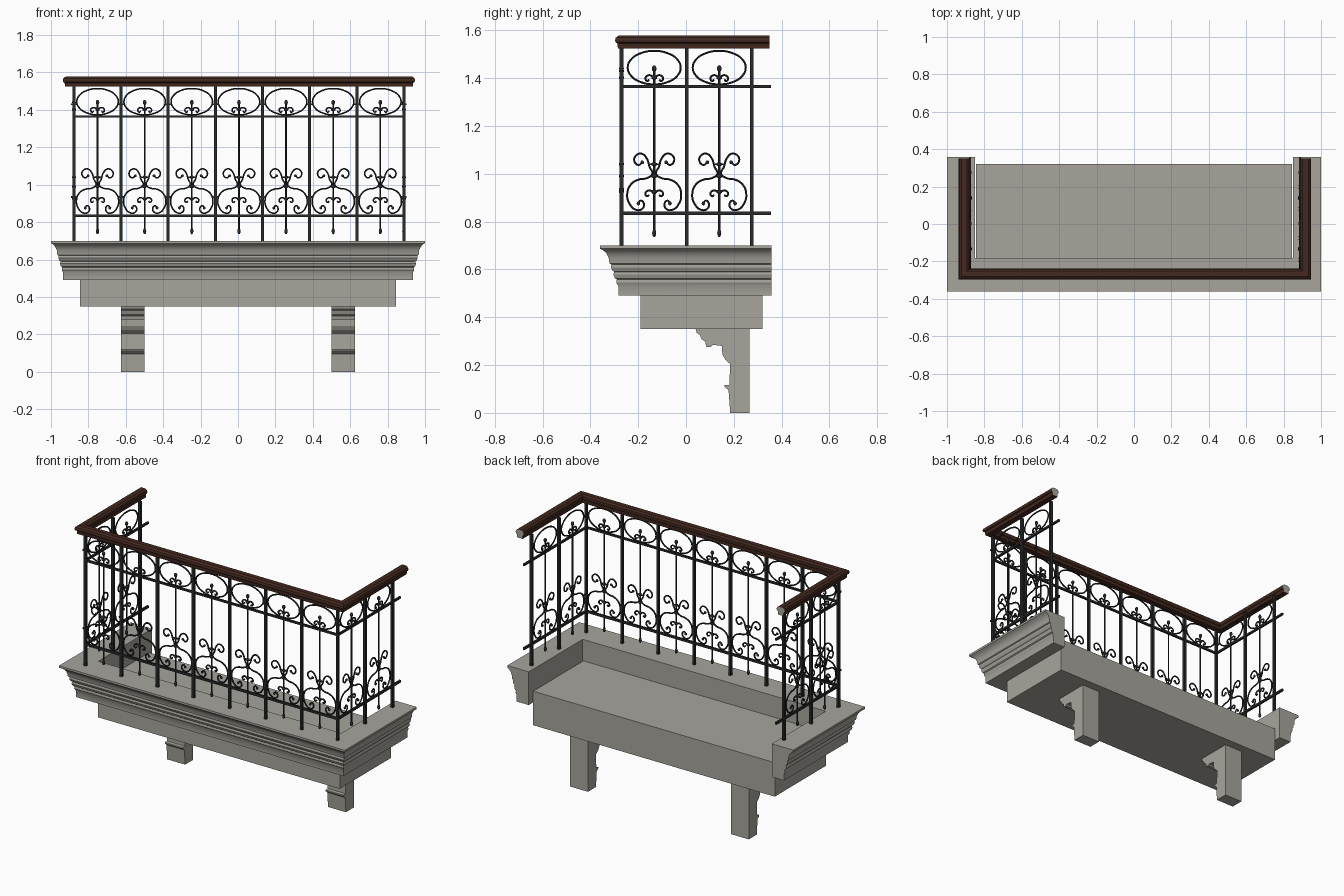
import bpy, bmesh, math
from mathutils import Matrix, Vector

if "Cube" in bpy.data.objects:
    bpy.data.objects.remove(bpy.data.objects["Cube"])


def material(name, rgb):
    m = bpy.data.materials.new(name)
    m.diffuse_color = (*rgb, 1)
    m.use_nodes = True
    m.node_tree.nodes["Principled BSDF"].inputs["Base Color"].default_value = m.diffuse_color
    return m


STONE = material("warm grey stone", (0.39, 0.375, 0.335))
IRON = material("black iron", (0.022, 0.023, 0.024))
WOOD = material("dark brown wood", (0.058, 0.022, 0.014))


def make(name, bm, *mats):
    bmesh.ops.recalc_face_normals(bm, faces=bm.faces)
    me = bpy.data.meshes.new(name)
    bm.to_mesh(me)
    bm.free()
    for m in mats:
        me.materials.append(m)
    ob = bpy.data.objects.new(name, me)
    bpy.context.collection.objects.link(ob)
    return ob


def smooth(ob, angle=35):
    bpy.ops.object.select_all(action='DESELECT')
    ob.select_set(True)
    bpy.context.view_layer.objects.active = ob
    bpy.ops.object.shade_smooth_by_angle(angle=math.radians(angle))


def add_box(bm, centre, size):
    bmesh.ops.create_cube(bm, size=1, matrix=Matrix.Translation(centre) @ Matrix.Diagonal((*size, 1)))


def add_bead(bm, centre, size):
    bmesh.ops.create_uvsphere(bm, u_segments=10, v_segments=6, radius=1,
                              matrix=Matrix.Translation(centre) @ Matrix.Diagonal((*size, 1)))


def u_sweep(name, profile, half, front, back, mats, shift=0, yscale=1):
    """Sweep a closed (outward, z) profile round a U open at the back."""
    bm = bmesh.new()
    rings = [[], [], [], []]
    for o, z in profile:
        x, y = half + o, front - o * yscale
        for ring, p in zip(rings, ((-x, back), (-x, y), (x, y), (x, back))):
            ring.append(bm.verts.new((p[0] + shift, p[1], z)))
    n = len(profile)
    for a, b in zip(rings, rings[1:]):
        for i in range(n):
            j = (i + 1) % n
            bm.faces.new((a[i], a[j], b[j], b[i]))
    for ring in (rings[0], rings[3]):
        bm.faces.new(ring).material_index = len(mats) - 1
    ob = make(name, bm, *mats)
    smooth(ob, 30)
    return ob


# Moulded stone cornice around three sides
u_sweep("cornice", [
    (0, 0.70), (0.15, 0.70), (0.15, 0.687), (0.139, 0.681), (0.127, 0.668),
    (0.119, 0.65), (0.116, 0.625), (0.109, 0.621), (0.111, 0.608), (0.105, 0.594),
    (0.099, 0.590), (0.102, 0.578), (0.097, 0.563), (0.090, 0.558), (0.092, 0.545),
    (0.085, 0.53), (0.085, 0.49), (0, 0.49)],
    0.85, -0.182, 0.357, [STONE], yscale=1.19)

# Floor slab
bm = bmesh.new()
add_box(bm, (0, 0.065, 0.4575), (1.69, 0.51, 0.215))
make("floor_slab", bm, STONE)

# Two carved brackets
BRACKET = [(0.265, 0), (0.185, 0), (0.178, 0.095), (0.162, 0.108), (0.162, 0.116),
           (0.182, 0.118), (0.184, 0.205), (0.165, 0.222), (0.152, 0.245), (0.15, 0.28),
           (0.112, 0.285), (0.105, 0.276), (0.085, 0.276), (0.08, 0.298), (0.065, 0.308),
           (0.058, 0.325), (0.045, 0.335), (0.04, 0.352), (0.265, 0.352)]
for side, x in (("left", -0.5625), ("right", 0.5625)):
    bm = bmesh.new()
    f = bm.faces.new([bm.verts.new((x - 0.0625, y, z)) for y, z in BRACKET])
    ext = bmesh.ops.extrude_face_region(bm, geom=[f])
    bmesh.ops.translate(bm, vec=(0.125, 0, 0),
                        verts=[v for v in ext["geom"] if isinstance(v, bmesh.types.BMVert)])
    make("bracket_" + side, bm, STONE)

# Wooden handrail with pale cut ends
u_sweep("handrail", [
    (-0.02, 1.525), (0.018, 1.525), (0.02, 1.545), (0.027, 1.549), (0.03, 1.558),
    (0.027, 1.569), (0.015, 1.578), (-0.015, 1.578), (-0.026, 1.569), (-0.028, 1.558),
    (-0.025, 1.549), (-0.02, 1.545)],
    0.912, -0.267, 0.35, [WOOD, STONE], shift=0.005)

# Iron posts, horizontal bars and front collars
XL, XR, YF = -0.877, 0.887, -0.27
STEP = (XR - XL) / 7
posts = [(XL + i * STEP, YF) for i in range(8)]
posts += [(x, y) for x in (XL, XR) for y in (0.003, 0.275)]
bm = bmesh.new()
for x, y in posts:
    add_box(bm, (x, y, 1.115), (0.016, 0.016, 0.83))
make("railing_posts", bm, IRON)

bm = bmesh.new()
for z, t in ((0.835, 0.014), (1.365, 0.012)):
    add_box(bm, ((XL + XR) / 2, YF, z), (XR - XL, 0.012, t))
    for x in (XL, XR):
        add_box(bm, (x, 0.0425, z), (0.012, 0.625, t))
make("railing_bars", bm, IRON)

bm = bmesh.new()
for x, y in posts[:8]:
    for z in (1.43, 0.935):
        add_box(bm, (x, y, z), (0.03, 0.02, 0.01))
make("post_collars", bm, IRON)

# Scrollwork of one panel, drawn in the x-z plane around its centre rod
S_SCROLL = [(0.066, 0.876), (0.056, 0.888), (0.043, 0.874), (0.052, 0.852), (0.078, 0.85),
            (0.104, 0.876), (0.113, 0.915), (0.098, 0.955), (0.065, 0.976), (0.03, 0.982),
            (0.008, 1.0), (0.02, 1.03), (0.03, 1.062), (0.052, 1.084), (0.077, 1.076),
            (0.083, 1.053), (0.066, 1.037), (0.05, 1.048)]
SMALL = [(0, 0), (0.014, 0.014), (0.03, 0.013), (0.037, 0.0), (0.029, -0.009), (0.021, -0.003)]
ELLIPSE = [(0.111 * math.cos(a * math.pi / 6), 1.444 + 0.07 * math.sin(a * math.pi / 6))
           for a in range(12)]

cu = bpy.data.curves.new("panel_scrollwork", 'CURVE')
cu.dimensions = '3D'
cu.bevel_depth = 0.0048
cu.bevel_resolution = 1
cu.resolution_u = 4
cu.use_fill_caps = True


def stroke(points, closed=False):
    s = cu.splines.new('BEZIER')
    s.bezier_points.add(len(points) - 1)
    for bp, (x, z) in zip(s.bezier_points, points):
        bp.co = (x, 0, z)
        bp.handle_left_type = bp.handle_right_type = 'AUTO'
    s.use_cyclic_u = closed


stroke(ELLIPSE, True)
for sx in (-1, 1):
    stroke([(sx * x, z) for x, z in S_SCROLL])
    for z0 in (0.915, 1.397):
        stroke([(sx * x, z0 + z) for x, z in SMALL])
panel = bpy.data.objects.new("panel_scrollwork", cu)
bpy.context.collection.objects.link(panel)
bpy.context.view_layer.objects.active = panel
panel.select_set(True)
bpy.ops.object.convert(target='MESH')
panel = bpy.context.view_layer.objects.active

# Centre rod, finials, collars and scroll tips joined to the panel
bm = bmesh.new()
bm.from_mesh(panel.data)
bmesh.ops.create_cone(bm, cap_ends=True, segments=8, radius1=0.0045, radius2=0.0045, depth=0.69,
                      matrix=Matrix.Translation((0, 0, 1.095)))
add_bead(bm, (0, 0, 0.752), (0.009, 0.009, 0.017))
add_bead(bm, (0, 0, 1.44), (0.01, 0.01, 0.014))
for z in (0.925, 0.99, 1.04, 1.402):
    add_bead(bm, (0, 0, z), (0.013, 0.011, 0.009))
add_box(bm, (0, 0, 1.04), (0.042, 0.008, 0.007))
for sx in (-1, 1):
    for x, z in (S_SCROLL[0], S_SCROLL[-1]):
        add_bead(bm, (sx * x, 0, z), (0.008, 0.007, 0.008))
bm.to_mesh(panel.data)
bm.free()
panel.data.materials.clear()
panel.data.materials.append(IRON)
smooth(panel, 50)

# Repeat the panel along the front and both sides
spots = [(XL + (i + 0.5) * STEP, YF, 0) for i in range(7)]
spots += [(x, y, math.pi / 2) for x in (XL, XR) for y in (-0.133, 0.139)]
for i, (x, y, turn) in enumerate(spots):
    ob = panel
    if i:
        ob = bpy.data.objects.new("panel_scrollwork_%d" % (i + 1), panel.data)
        bpy.context.collection.objects.link(ob)
    ob.location = (x, y, 0)
    ob.rotation_euler = (0, 0, turn)
